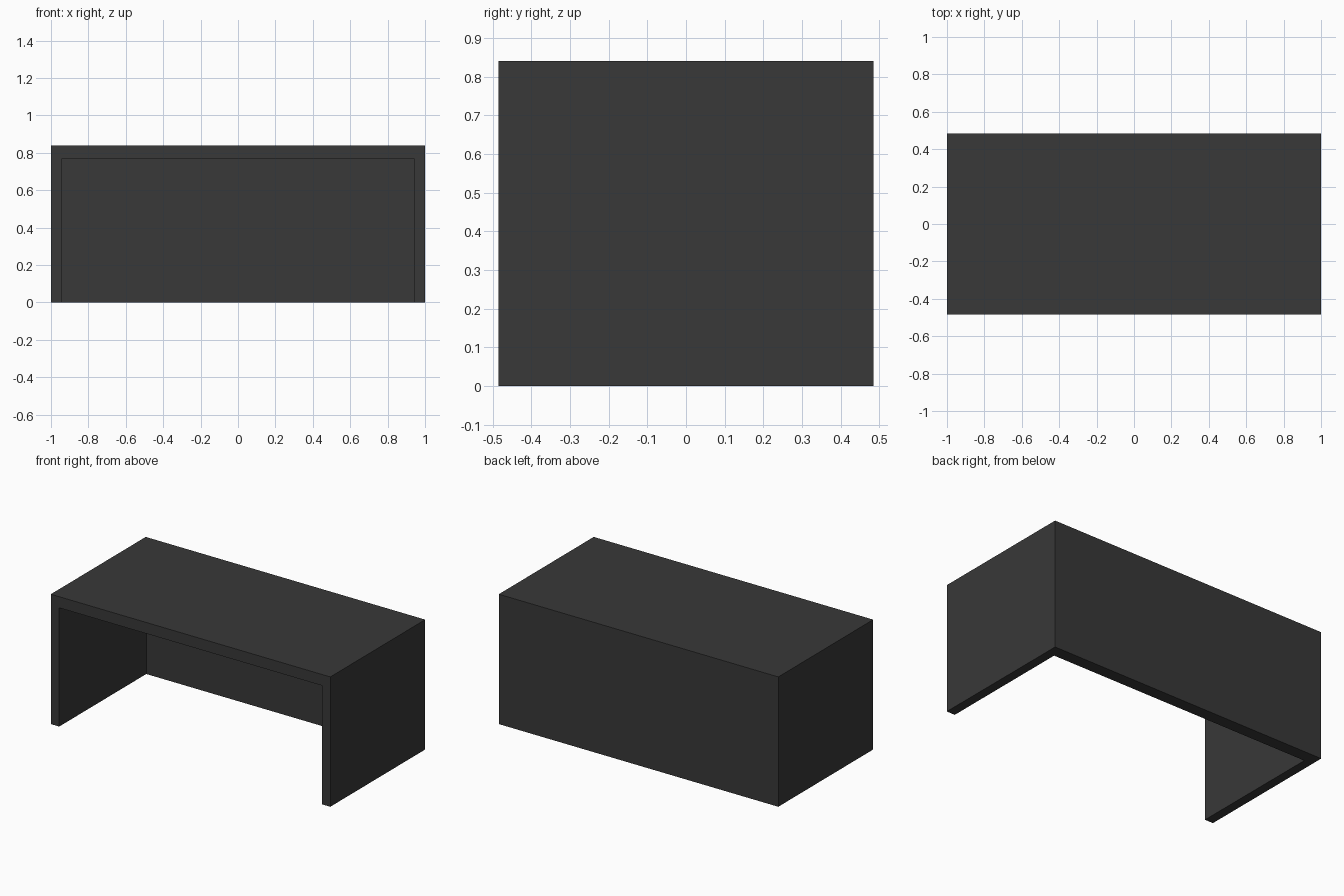
import bpy

if "Cube" in bpy.data.objects:
    bpy.data.objects.remove(bpy.data.objects["Cube"])

# Overall size and panel thicknesses
W, D, H = 2.0, 0.97, 0.84
SIDE, TOP, BACK = 0.06, 0.072, 0.08


def box(name, x0, x1, y0, y1, z0, z1):
    bpy.ops.mesh.primitive_cube_add(size=1)
    ob = bpy.context.object
    ob.name = name
    for v in ob.data.vertices:
        v.co = (x1 if v.co.x > 0 else x0,
                y1 if v.co.y > 0 else y0,
                z1 if v.co.z > 0 else z0)
    return ob


mat = bpy.data.materials.new("charcoal")
mat.diffuse_color = (0.04, 0.04, 0.04, 1)
mat.use_nodes = True
mat.node_tree.nodes["Principled BSDF"].inputs["Base Color"].default_value = mat.diffuse_color

# Desk shell: top, two side panels and back panel in one piece
desk = box("desk_shell", -W / 2, W / 2, -D / 2, D / 2, 0, H)
desk.data.materials.append(mat)

# Knee space, open at the front and underneath
cutter = box("knee_space_cutter", -W / 2 + SIDE, W / 2 - SIDE,
             -D / 2 - 0.2, D / 2 - BACK, -0.2, H - TOP)
cutter.data.materials.append(mat)
cutter.hide_render = True

# Cut the knee space, then drop the cutter
bpy.context.view_layer.objects.active = desk
mod = desk.modifiers.new("knee_space", 'BOOLEAN')
mod.operation = 'DIFFERENCE'
mod.solver = 'EXACT'
mod.object = cutter
bpy.ops.object.modifier_apply(modifier=mod.name)
bpy.data.objects.remove(cutter)
